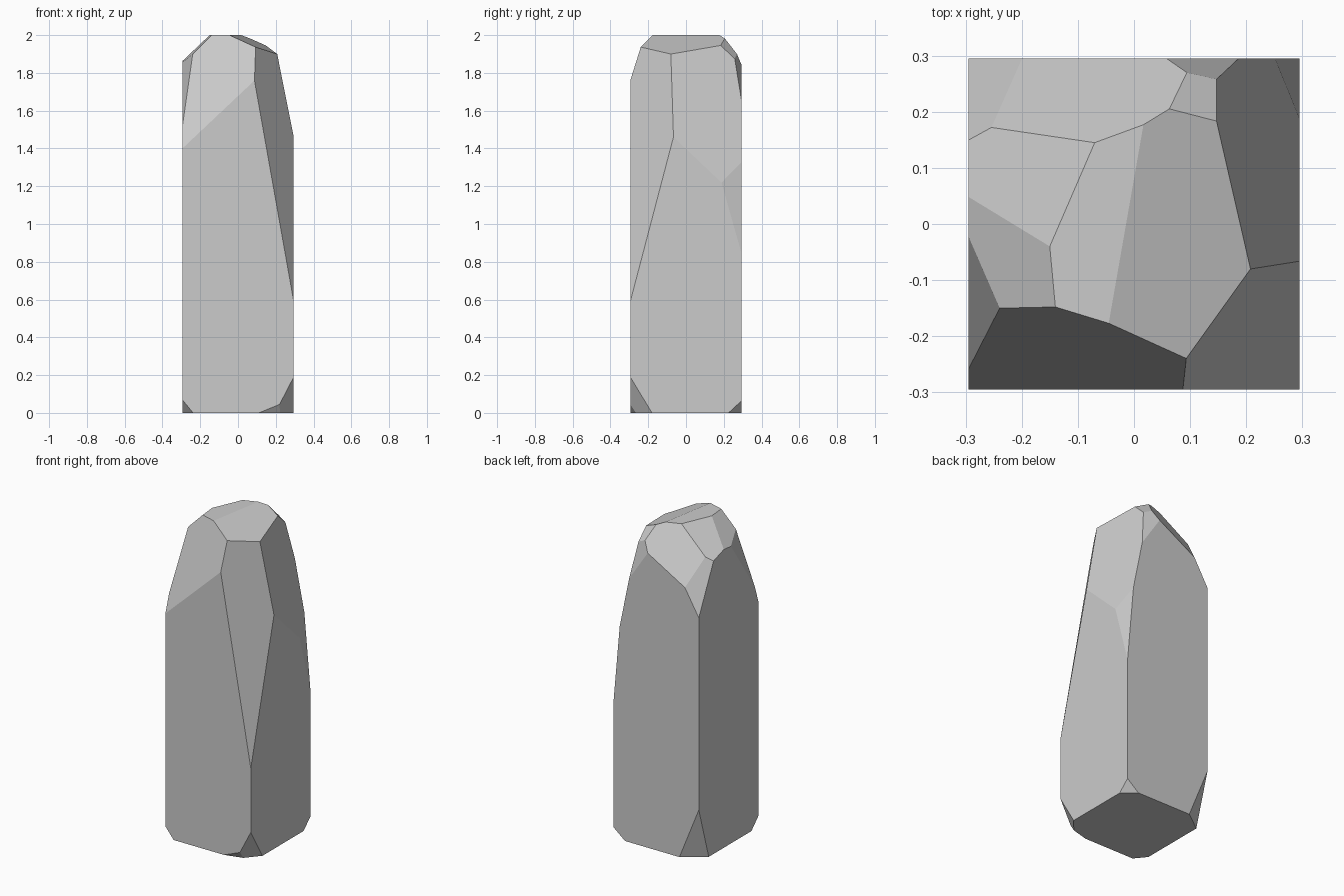
import bpy, bmesh
from mathutils import Vector

if "Cube" in bpy.data.objects:
    bpy.data.objects.remove(bpy.data.objects["Cube"])

SIDE, HEIGHT = 0.59, 2.0

# Facet planes as (c, a, b), meaning z = c + a*x + b*y
CROWN = [
    (2.589, .943, 3.09),      # front
    (3.374, -5.63, 3.81),     # front right
    (1.994, -.425, .0744),    # top right
    (2.837, -4.88, -.949),    # right
    (5.211, -11.28, -3.537),  # back right corner
    (2.220, -.689, -.946),    # small back right
    (3.269, -1.5, -4.55),     # back notch
    (2.2655, .572, -1.555),   # back
    (2.100, .753, -.326),     # back left
    (2.155, 1.008, .093),     # left
    (3.108, 4.136, 1.454),    # front left
    (2.641, 1.708, -2.06),    # back left corner
]
BASE = [
    (-.8675, 1.933, -1.652),  # front right
    (-.4955, .409, -1.527),   # underside of front right
    (-.4487, .8125, .929),    # back right
    (-1.390, -2.463, 3.367),  # back left
    (-.587, -1.228, -1.0),    # front left
]


def chip(bm, plane, up):
    """Slice off what lies above (up=1) or below (up=-1) the plane and cap it."""
    c, a, b = plane
    bmesh.ops.bisect_plane(
        bm, geom=bm.verts[:] + bm.edges[:] + bm.faces[:], dist=1e-5,
        plane_co=(0, 0, c), plane_no=up * Vector((-a, -b, 1)).normalized(),
        clear_outer=True)
    rim = [e for e in bm.edges if e.is_boundary]
    if rim:
        bmesh.ops.holes_fill(bm, edges=rim, sides=0)


# Stone pillar: a square block with its corners chipped away
bm = bmesh.new()
bmesh.ops.create_cube(bm, size=1)
for v in bm.verts:
    v.co = (v.co.x * SIDE, v.co.y * SIDE, (v.co.z + .5) * HEIGHT)
for planes, up in ((CROWN, 1), (BASE, -1)):
    for plane in planes:
        chip(bm, plane, up)
bmesh.ops.recalc_face_normals(bm, faces=bm.faces[:])

mesh = bpy.data.meshes.new("stone_pillar")
bm.to_mesh(mesh)
bm.free()
bpy.context.collection.objects.link(bpy.data.objects.new("stone_pillar", mesh))
